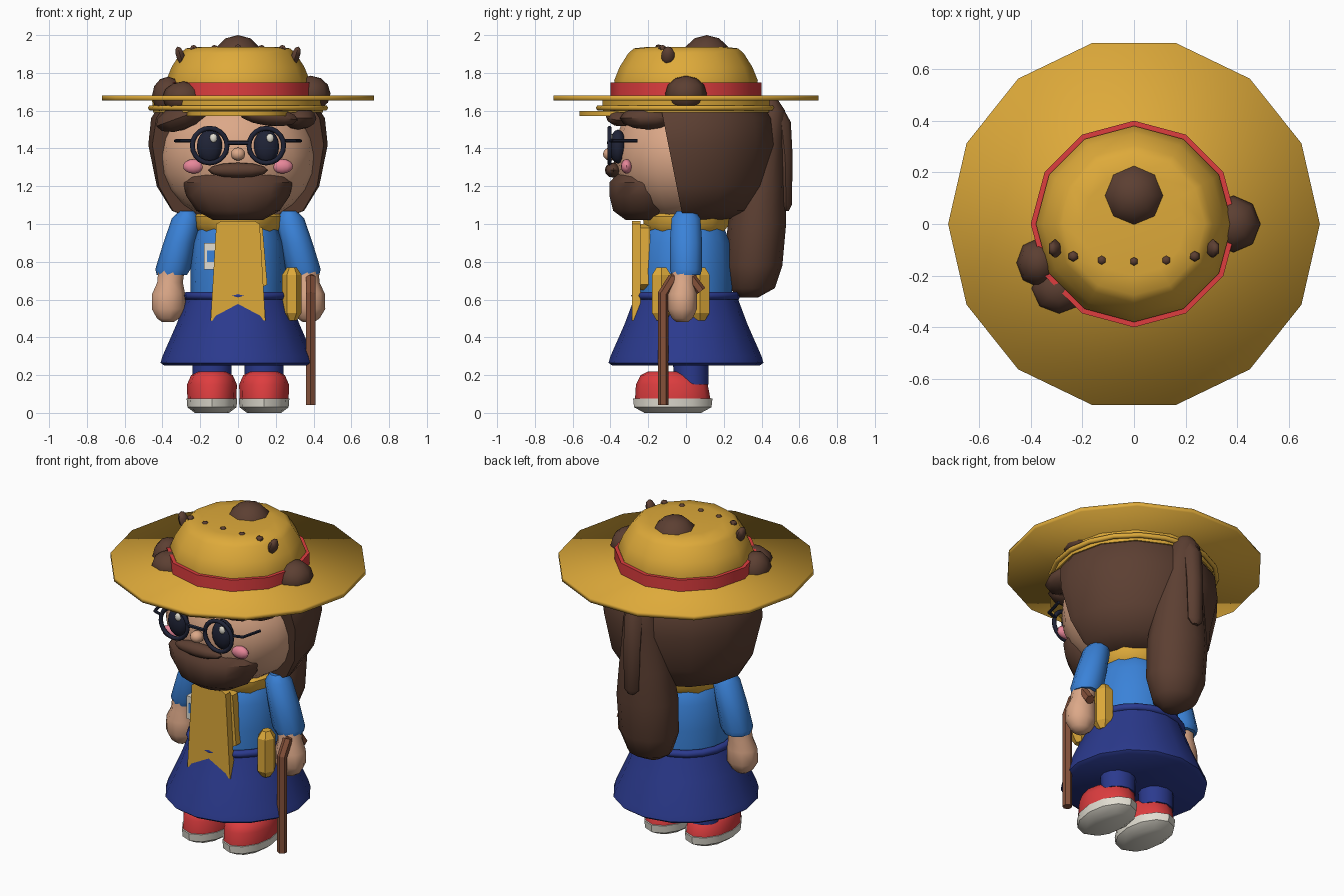
import bpy, bmesh, math
from mathutils import Vector

cube = bpy.data.objects.get("Cube")
if cube:
    bpy.data.objects.remove(cube, do_unlink=True)


def material(name, code):
    srgb = [int(code[i:i + 2], 16) / 255 for i in (0, 2, 4)]
    col = [((c + 0.055) / 1.055) ** 2.4 for c in srgb] + [1]
    m = bpy.data.materials.new(name)
    m.use_nodes = True
    m.diffuse_color = col
    m.node_tree.nodes["Principled BSDF"].inputs["Base Color"].default_value = col
    return m


STRAW = material("straw yellow", "DEAA3A")
SKIN = material("skin", "DCA888")
BROWN = material("hair brown", "5C3F32")
RED = material("red", "DE3D3F")
BLUE = material("shirt blue", "3A82D8")
NAVY = material("navy", "2B3A8E")
WHITE = material("off white", "E2DED2")
DARK = material("dark ink", "1F2336")
PINK = material("blush pink", "E8879A")
WOOD = material("cane wood", "85513A")


def finish(name, bm, mat, angle=45):
    bmesh.ops.recalc_face_normals(bm, faces=bm.faces)
    mesh = bpy.data.meshes.new(name)
    bm.to_mesh(mesh)
    bm.free()
    mesh.materials.append(mat)
    ob = bpy.data.objects.new(name, mesh)
    bpy.context.collection.objects.link(ob)
    if angle:
        bpy.ops.object.select_all(action='DESELECT')
        ob.select_set(True)
        bpy.context.view_layer.objects.active = ob
        bpy.ops.object.shade_smooth_by_angle(angle=math.radians(angle))
    return ob


def loft(name, rings, mat, sides=12, angle=45, cut=None):
    """Stacked elliptical rings (z, cx, cy, rx, ry), capped at both ends."""
    bm = bmesh.new()
    loops = []
    for z, cx, cy, rx, ry in rings:
        turns = [math.tau * i / sides for i in range(sides)]
        loops.append([bm.verts.new((cx + rx * math.cos(t), cy + ry * math.sin(t), z)) for t in turns])
    for a, b in zip(loops, loops[1:]):
        for i in range(sides):
            j = (i + 1) % sides
            bm.faces.new((a[i], a[j], b[j], b[i]))
    bm.faces.new(loops[0][::-1])
    bm.faces.new(loops[-1])
    if cut:
        bmesh.ops.bisect_plane(bm, geom=bm.verts[:] + bm.edges[:] + bm.faces[:],
                               plane_co=cut[0], plane_no=cut[1], clear_inner=True)
        bmesh.ops.holes_fill(bm, edges=[e for e in bm.edges if e.is_boundary])
    return finish(name, bm, mat, angle)


def lathe(name, profile, mat, sides=12, **kw):
    return loft(name, [(z, 0, 0, r, r) for z, r in profile], mat, sides, **kw)


def ball(name, loc, size, mat, seg=12, rows=8, tilt=0):
    bm = bmesh.new()
    bmesh.ops.create_uvsphere(bm, u_segments=seg, v_segments=rows, radius=1)
    bmesh.ops.scale(bm, vec=size, verts=bm.verts)
    ob = finish(name, bm, mat, 50)
    ob.location = loc
    ob.rotation_euler.y = tilt
    return ob


def ring(name, loc, radius, thick, mat, upright=False, seg=20):
    bpy.ops.mesh.primitive_torus_add(location=loc, major_radius=radius, minor_radius=thick,
                                     major_segments=seg, minor_segments=6,
                                     rotation=(math.pi / 2 if upright else 0, 0, 0))
    ob = bpy.context.object
    ob.name = name
    ob.data.materials.append(mat)
    bpy.ops.object.shade_smooth()
    return ob


def rod(name, points, radius, mat, sides=6):
    """Straight rods joining the points."""
    bm = bmesh.new()
    for a, b in zip(points, points[1:]):
        a, b = Vector(a), Vector(b)
        d = b - a
        new = bmesh.ops.create_cone(bm, cap_ends=True, segments=sides, radius1=radius,
                                    radius2=radius, depth=d.length + radius * 0.5)["verts"]
        bmesh.ops.rotate(bm, verts=new, matrix=d.to_track_quat('Z', 'Y').to_matrix())
        bmesh.ops.translate(bm, verts=new, vec=(a + b) / 2)
    return finish(name, bm, mat, 35)


def panel(name, outline, y, depth, mat):
    """Front-facing outline of (x, z) points with depth."""
    bm = bmesh.new()
    face = bm.faces.new([bm.verts.new((x, y, z)) for x, z in outline])
    out = bmesh.ops.extrude_face_region(bm, geom=[face])["geom"]
    moved = [v for v in out if isinstance(v, bmesh.types.BMVert)]
    bmesh.ops.translate(bm, verts=moved, vec=(0, depth, 0))
    return finish(name, bm, mat, 0)


# Paired parts
for side, s in (("right", -1), ("left", 1)):
    x = 0.138 * s
    loft(side + "_sole", [(0, x, -.07, .09, .15), (.03, x, -.07, .13, .205),
                          (.075, x, -.07, .134, .21)], WHITE)
    loft(side + "_shoe", [(.07, x, -.07, .13, .2), (.15, x, -.075, .132, .19),
                          (.2, x, -.1, .11, .14), (.22, x, -.11, .07, .09)], RED)
    loft(side + "_leg", [(.15, x, .03, .1, .09), (.4, x, .02, .11, .1)], NAVY)
    loft(side + "_sleeve", [(1.07, .27 * s, 0, .04, .05), (1.03, .275 * s, 0, .075, .08),
                            (.9, .31 * s, 0, .085, .09), (.76, .345 * s, 0, .093, .09),
                            (.73, .35 * s, 0, .08, .08)], BLUE, 10)
    loft(side + "_hand", [(.77, .353 * s, -.01, .072, .07), (.69, .362 * s, -.015, .07, .07),
                          (.63, .37 * s, -.02, .09, .08), (.55, .37 * s, -.02, .092, .08),
                          (.5, .372 * s, -.02, .06, .055), (.48, .372 * s, -.02, .03, .03)], SKIN, 9)
    # Eyes, glasses and cheeks
    ball(side + "_eye", (.15 * s, -.36, 1.41), (.068, .045, .09), DARK)
    ball(side + "_eye_glint", (.15 * s + .02, -.398, 1.455), (.02, .012, .024), WHITE, 8, 6)
    ring(side + "_lens_frame", (.15 * s, -.405, 1.415), .092, .013, DARK, True)
    rod(side + "_temple", [(.24 * s, -.4, 1.44), (.3 * s, -.38, 1.44), (.33 * s, -.26, 1.44)], .009, DARK)
    ball(side + "_cheek", (.235 * s, -.315, 1.305), (.056, .03, .038), PINK)
rod("glasses_bridge", [(-.06, -.41, 1.43), (.06, -.41, 1.43)], .011, DARK)

# Clothes
lathe("skirt", [(.25, .39), (.265, .41), (.3, .4), (.47, .325), (.63, .265)], NAVY, 16)
ring("belt", (0, 0, .62), .268, .022, NAVY)
lathe("shirt", [(.6, .25), (.75, .252), (.9, .238), (1, .2), (1.07, .12)], BLUE, 14)
lathe("scarf_collar", [(.95, .2), (.99, .235), (1.04, .24), (1.08, .19)], STRAW, 10)
panel("scarf_tail", [(-.115, 1.0), (-.09, 1.015), (.09, 1.015), (.115, 1.0), (.145, .49),
                     (.07, .49), (0, .535), (-.07, .5), (-.12, .48), (-.145, .49)], -.285, .045, STRAW)
panel("scarf_under_tail", [(.08, 1.0), (.13, .98), (.155, .68), (.1, .65)], -.24, .05, STRAW)
panel("badge", [(-.18, .76), (-.1, .76), (-.1, .9), (-.18, .9)], -.245, .05, WHITE)
panel("badge_inset", [(-.163, .8), (-.11, .8), (-.11, .86), (-.163, .86)], -.249, .008, BLUE)

# Belt pouches and cane
for name, y in (("front_pouch", -.13), ("rear_pouch", .075)):
    loft(name, [(.49, .285, y, .025, .03), (.53, .285, y, .052, .058),
                (.73, .285, y, .052, .058), (.77, .285, y, .025, .03)], STRAW, 6, angle=0)
rod("cane", [(.385, -.12, .05), (.385, -.12, .63), (.385, -.07, .71),
             (.385, .03, .71), (.385, .075, .65)], .028, WOOD)

# Head and beard
ball("head", (0, -.02, 1.36), (.415, .365, .36), SKIN, 16, 12)
loft("beard", [(1.02, 0, -.22, .13, .1), (1.07, 0, -.22, .22, .17), (1.15, 0, -.22, .275, .19),
               (1.22, 0, -.22, .29, .19), (1.275, 0, -.2, .25, .16)], BROWN, 14)
ball("moustache", (0, -.385, 1.285), (.16, .045, .04), BROWN, 12, 6)
ball("nose", (0, -.4, 1.37), (.04, .04, .035), SKIN, 10, 6)

# Hair
lathe("hair", [(1.02, .22), (1.07, .35), (1.2, .43), (1.42, .475), (1.56, .46), (1.64, .41)],
      BROWN, 14, cut=((0, -.06, 1.25), (0, 1, .2)))
ball("right_fringe", (-.29, -.22, 1.57), (.16, .13, .07), BROWN, 10, 6, -.35)
ball("left_fringe", (.16, -.345, 1.57), (.165, .08, .05), BROWN, 10, 6, .12)
ball("left_fringe_side", (.32, -.2, 1.56), (.1, .15, .06), BROWN, 10, 6)
loft("ponytail", [(.61, 0, .33, .06, .05), (.66, 0, .35, .13, .12), (.78, 0, .36, .175, .15),
                  (1.0, 0, .375, .18, .155), (1.2, 0, .39, .155, .135), (1.45, 0, .42, .115, .1),
                  (1.6, 0, .45, .085, .075), (1.66, 0, .45, .04, .035)], BROWN, 12)
loft("ponytail_strand", [(1.07, 0, .53, .02, .015), (1.1, 0, .53, .05, .03), (1.35, 0, .525, .055, .04),
                         (1.54, 0, .505, .055, .05), (1.62, 0, .48, .03, .03)], BROWN, 8)

# Hat
brim = lathe("hat_brim", [(1.653, .72), (1.68, .72)], STRAW, 14, angle=180)
lathe("hat_lining", [(1.59, .45), (1.66, .455)], STRAW, 14)
ring("lining_rim", (0, 0, 1.615), .462, .015, STRAW)
loft("visor", [(1.572, 0, -.34, .27, .23), (1.598, 0, -.34, .27, .23)], STRAW, 14)
lathe("hat_band", [(1.67, .4), (1.75, .4)], RED, 12)
lathe("hat_crown", [(1.7, .375), (1.76, .38), (1.83, .352), (1.905, .305), (1.93, .275), (1.938, .2)],
      STRAW, 12, angle=50)

# Hair buns and tufts poking through the hat
ball("top_bun", (0, .11, 1.87), (.133, .133, .13), BROWN, 8, 6)
ball("left_bun", (.385, 0, 1.69), (.105, .11, .095), BROWN, 8, 6)
ball("right_bun", (-.37, -.15, 1.68), (.085, .095, .1), BROWN, 8, 6)
ball("right_front_bun", (-.29, -.25, 1.67), (.11, .1, .085), BROWN, 8, 6)
for s in (-1, 1):
    ball("tuft_large", (.305 * s, -.095, 1.89), (.026, .036, .052), BROWN, 6, 5, .3 * s)
    for x, y in ((.235, -.125), (.125, -.14)):
        ball("tuft_small", (x * s, y, 1.93), (.021, .021, .018), BROWN, 6, 4)
ball("tuft_middle", (0, -.145, 1.935), (.018, .018, .016), BROWN, 6, 4)
